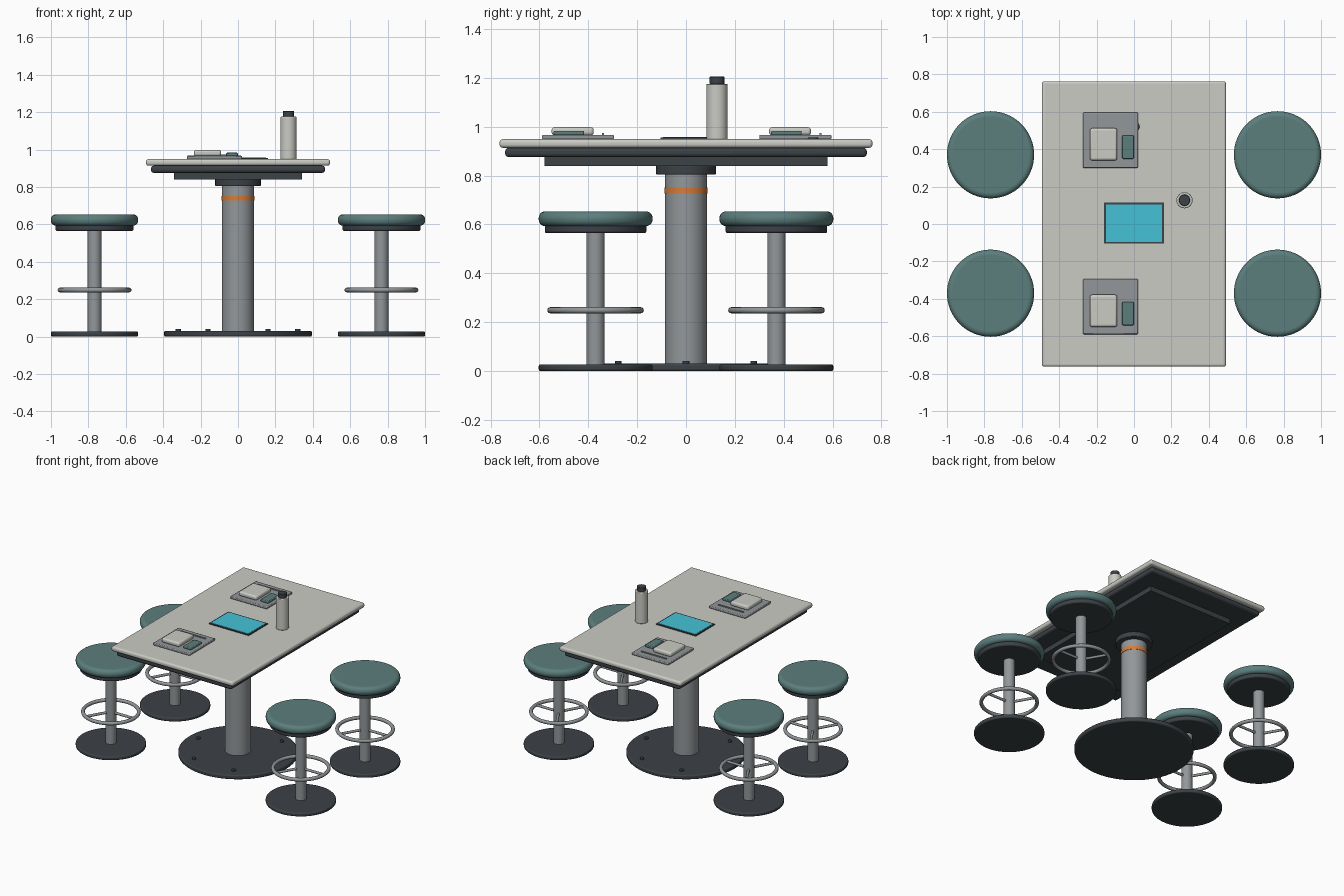
import bpy, math
from math import cos, sin, pi

old = bpy.data.objects.get("Cube")
if old:
    bpy.data.objects.remove(old, do_unlink=True)


def material(name, r, g, b):
    m = bpy.data.materials.new(name)
    m.use_nodes = True
    m.diffuse_color = (r, g, b, 1)
    m.node_tree.nodes["Principled BSDF"].inputs["Base Color"].default_value = (r, g, b, 1)
    return m


LIGHT = material("warm light grey", 0.60, 0.60, 0.56)
DARK = material("charcoal", 0.045, 0.054, 0.062)
STEEL = material("steel grey", 0.29, 0.31, 0.32)
TEAL = material("muted teal", 0.105, 0.21, 0.205)
ORANGE = material("orange", 0.68, 0.2, 0.04)
CYAN = material("cyan", 0.06, 0.54, 0.68)


def finish(name, mat, bevel=0, segments=3):
    ob = bpy.context.object
    ob.name = name
    ob.data.materials.append(mat)
    if bevel:
        mod = ob.modifiers.new("Rounded edges", "BEVEL")
        mod.width = bevel
        mod.segments = segments
        mod.limit_method = "ANGLE"
        mod.angle_limit = math.radians(40)
    bpy.ops.object.shade_smooth_by_angle(angle=math.radians(35))
    return ob


def box(name, mat, x, y, z0, z1, width, depth, bevel=0, segments=3):
    bpy.ops.mesh.primitive_cube_add(size=1, location=(x, y, (z0 + z1) / 2))
    bpy.context.object.scale = (width, depth, z1 - z0)
    bpy.ops.object.transform_apply(location=False, rotation=False, scale=True)
    return finish(name, mat, bevel, segments)


def disc(name, mat, x, y, z0, z1, radius, bevel=0, segments=3, sides=64):
    bpy.ops.mesh.primitive_cylinder_add(vertices=sides, radius=radius, depth=z1 - z0,
                                        location=(x, y, (z0 + z1) / 2))
    return finish(name, mat, bevel, segments)


def stool(prefix, x, y):
    disc(prefix + "_stool_base", DARK, x, y, 0, 0.027, 0.233, 0.008)
    disc(prefix + "_stool_post", STEEL, x, y, 0.02, 0.57, 0.037, sides=32)
    disc(prefix + "_stool_seat_plate", DARK, x, y, 0.565, 0.6, 0.208, 0.008)
    disc(prefix + "_stool_cushion", TEAL, x, y, 0.593, 0.654, 0.233, 0.027, 5)
    bpy.ops.mesh.primitive_torus_add(location=(x, y, 0.249), major_radius=0.185,
                                     minor_radius=0.0125, major_segments=64, minor_segments=12)
    finish(prefix + "_stool_foot_ring", STEEL)
    for i in range(3):
        a = i * 2 * pi / 3
        bpy.ops.mesh.primitive_cylinder_add(
            vertices=12, radius=0.009, depth=0.16, rotation=(0, pi / 2, a),
            location=(x + 0.105 * cos(a), y + 0.105 * sin(a), 0.249))
        finish(f"{prefix}_stool_spoke_{i + 1}", STEEL)


def meal_tray(prefix, y):
    x = -0.126
    box(prefix + "_tray", STEEL, x, y, 0.949, 0.967, 0.295, 0.295, 0.005, 2)
    box(prefix + "_food_box", LIGHT, x - 0.037, y - 0.022, 0.965, 0.998, 0.146, 0.172, 0.012)
    box(prefix + "_snack_pack", TEAL, x + 0.094, y - 0.037, 0.965, 0.983, 0.062, 0.125, 0.005, 2)
    box(prefix + "_cutlery", STEEL, x, y + 0.102, 0.965, 0.974, 0.205, 0.008)


# Table top in three layers
box("table_top", LIGHT, 0, 0, 0.914, 0.949, 0.984, 1.526, 0.013)
box("table_under_rim", DARK, 0, 0, 0.876, 0.914, 0.93, 1.48, 0.014)
box("table_support_plate", DARK, 0, 0, 0.84, 0.878, 0.684, 1.16)

# Pedestal
disc("pedestal_base", DARK, 0, 0, 0, 0.031, 0.395, 0.008)
disc("pedestal_column", STEEL, 0, 0, 0.025, 0.81, 0.086)
disc("pedestal_collar", DARK, 0, 0, 0.804, 0.842, 0.122, 0.004, 2)
disc("pedestal_band", ORANGE, 0, 0, 0.727, 0.752, 0.0885)
for i in range(6):
    a = i * pi / 3
    disc(f"base_bolt_{i + 1}", DARK, 0.32 * cos(a), 0.32 * sin(a), 0.028, 0.041, 0.014, sides=16)

# Four stools
for side, sx in (("left", 1), ("right", -1)):
    for end, sy in (("front", -1), ("back", 1)):
        stool(f"{end}_{side}", sx * 0.767, sy * 0.37)

# Items on the table
meal_tray("front", -0.442)
meal_tray("back", 0.448)
disc("loose_cap", DARK, 0.008, 0.52, 0.949, 0.956, 0.024, sides=24)
box("tablet_frame", DARK, 0, 0.005, 0.948, 0.956, 0.32, 0.22)
box("tablet_screen", CYAN, 0, 0.005, 0.955, 0.9575, 0.3, 0.2)
disc("bottle_body", LIGHT, 0.27, 0.127, 0.948, 1.176, 0.043, 0.004, 2, 40)
disc("bottle_cap", DARK, 0.27, 0.127, 1.174, 1.206, 0.03, 0.003, 2, 32)
